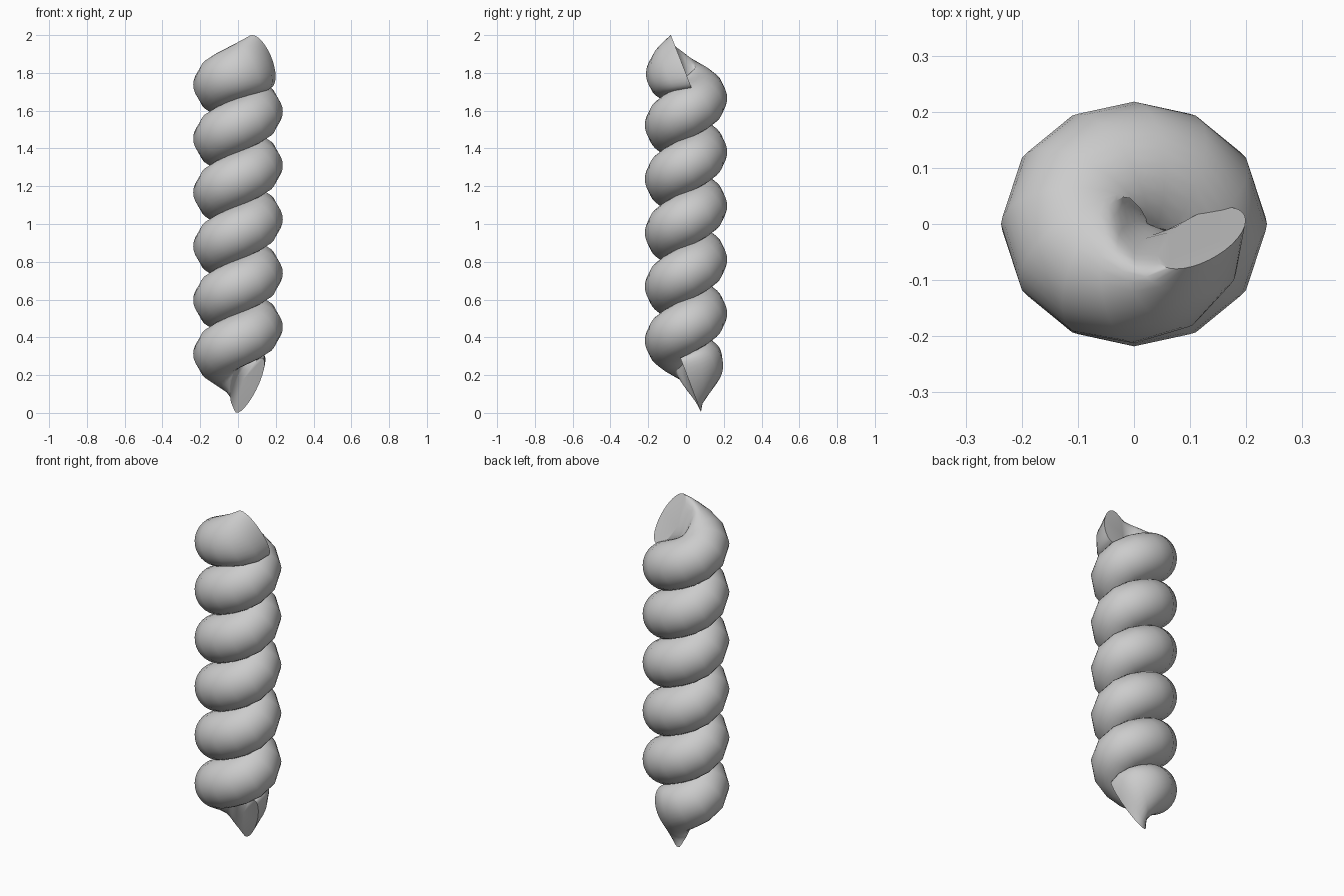
import bpy, bmesh, math
from mathutils import Vector, Matrix

if "Cube" in bpy.data.objects:
    bpy.data.objects.remove(bpy.data.objects["Cube"])

TURNS, STEPS, SIDES = 6, 12, 32
Z0, Z1 = 0.17, 1.88
RX, RY, TUBE = 0.102, 0.083, 0.135
COUNT = TURNS * STEPS
RISE = (Z1 - Z0) / COUNT

# flattened, tilted end sections: centre, half width, half height
START = [Vector(v) for v in ((0.06, 0.025, 0.146), (0.048, 0, 0), (0.065, -0.055, 0.145))]
END = [Vector(v) for v in ((0.12, -0.025, 1.86), (0.065, 0, 0), (-0.045, -0.055, 0.14))]
BLEND = [1.0, 0.72, 0.42, 0.2, 0.06]


def section(i):
    """Centre and two half axes of the coil's cross-section at step i."""
    a = 2 * math.pi * i / STEPS
    centre = Vector((RX * math.cos(a), RY * math.sin(a), Z0 + RISE * i))
    tangent = Vector((-RX * math.sin(a), RY * math.cos(a),
                      RISE * STEPS / (2 * math.pi))).normalized()
    out = Vector((math.cos(a), math.sin(a), 0))
    out = (out - tangent * out.dot(tangent)).normalized()
    up = out.cross(tangent)
    frame = [centre, out * TUBE, up * TUBE]
    # taper towards each end, carrying the end section along the helix
    for target, first in ((START, 0), (END, COUNT)):
        d = abs(i - first)
        if d < len(BLEND):
            turn = Matrix.Rotation(a, 3, 'Z')
            goal = [turn @ t for t in target]
            goal[0].z += RISE * (i - first)
            frame = [f.lerp(g, BLEND[d]) for f, g in zip(frame, goal)]
    return frame


# coiled tube
bm = bmesh.new()
rings = []
for i in range(COUNT + 1):
    c, u, v = section(i)
    rings.append([bm.verts.new(c + u * math.cos(t) + v * math.sin(t))
                  for t in (2 * math.pi * k / SIDES for k in range(SIDES))])
for lo, hi in zip(rings, rings[1:]):
    for k in range(SIDES):
        n = (k + 1) % SIDES
        bm.faces.new((lo[k], lo[n], hi[n], hi[k]))

# end caps
bm.faces.new(rings[0])
bm.faces.new(rings[-1])
bmesh.ops.recalc_face_normals(bm, faces=bm.faces)

mesh = bpy.data.meshes.new("spiral_coil")
bm.to_mesh(mesh)
bm.free()
coil = bpy.data.objects.new("spiral_coil", mesh)
bpy.context.collection.objects.link(coil)
bpy.context.view_layer.objects.active = coil
coil.select_set(True)
bpy.ops.object.shade_smooth_by_angle(angle=math.radians(60))
